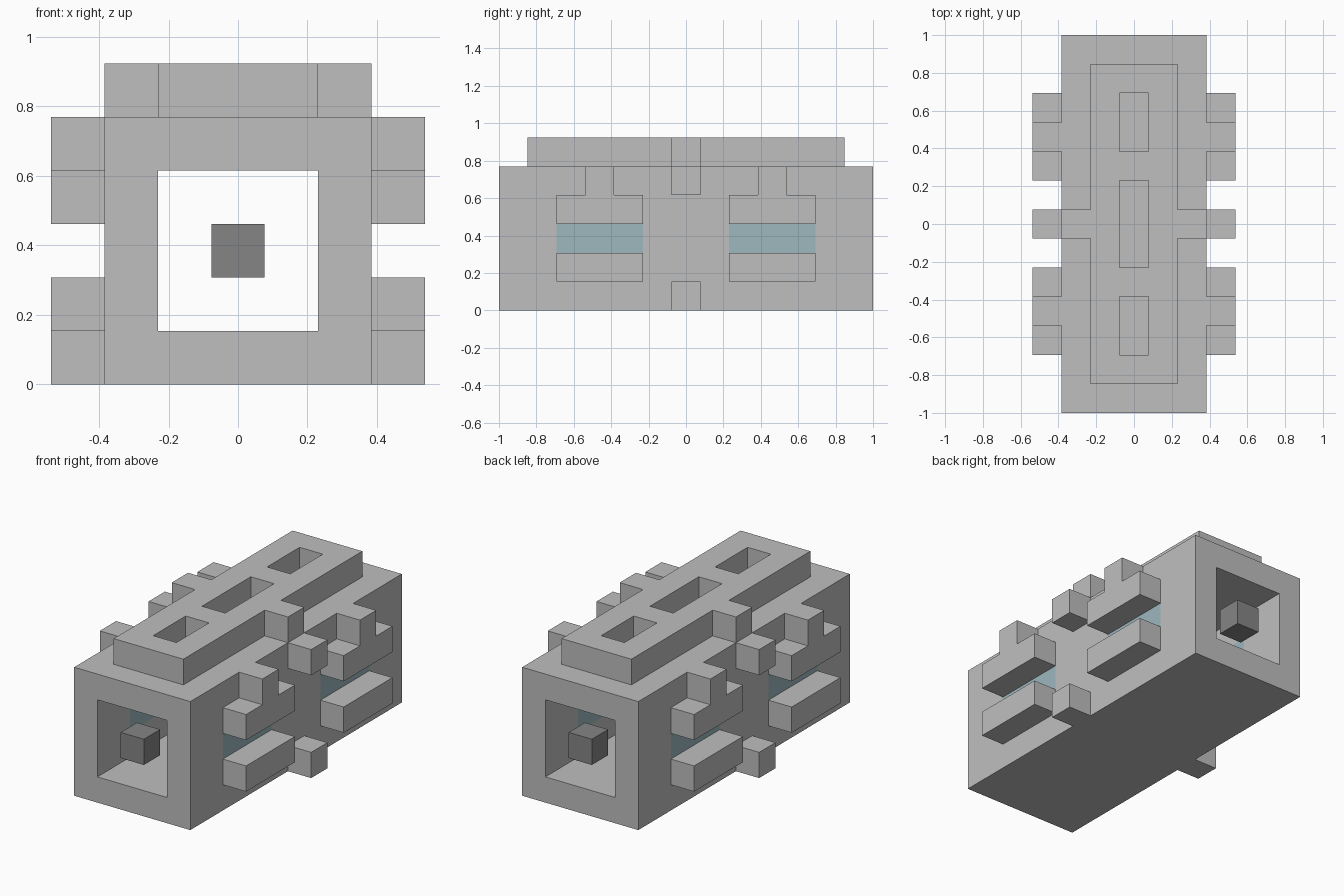
import bpy
import bmesh
from mathutils import Vector

cube = bpy.data.objects.get("Cube")
if cube:
    bpy.data.objects.remove(cube, do_unlink=True)

U = 2 / 13  # one block


def material(name, colour):
    mat = bpy.data.materials.new(name)
    mat.use_nodes = True
    mat.diffuse_color = (*colour, 1)
    mat.node_tree.nodes["Principled BSDF"].inputs["Base Color"].default_value = (*colour, 1)
    return mat


GREY = material("light grey", (0.52, 0.52, 0.52))
DARK = material("dark grey", (0.235, 0.235, 0.235))
BLUE = material("pale blue glass", (0.34, 0.48, 0.52))


def prism(name, outline, axis, start, end, mat=GREY, mirror=""):
    """Extrude a 2D outline, in blocks, along an axis; mirror it over x and/or y."""
    def place(a, b, c):
        return Vector({"x": (c, a, b), "y": (a, c, b), "z": (a, b, c)}[axis]) * U
    bm = bmesh.new()
    face = bm.faces.new([bm.verts.new(place(a, b, start)) for a, b in outline])
    grown = bmesh.ops.extrude_face_region(bm, geom=[face])["geom"]
    moved = [v for v in grown if isinstance(v, bmesh.types.BMVert)]
    bmesh.ops.translate(bm, verts=moved, vec=place(0, 0, end - start))
    bmesh.ops.recalc_face_normals(bm, faces=bm.faces[:])
    mesh = bpy.data.meshes.new(name)
    bm.to_mesh(mesh)
    bm.free()
    mesh.materials.append(mat)
    obj = bpy.data.objects.new(name, mesh)
    bpy.context.scene.collection.objects.link(obj)
    if mirror:
        mod = obj.modifiers.new("Mirror", "MIRROR")
        mod.use_axis = ("x" in mirror, "y" in mirror, False)
        mod.use_mirror_merge = False
    return obj


def rect(a0, a1, b0, b1):
    return [(a0, b0), (a1, b0), (a1, b1), (a0, b1)]


def cut(obj, cutter):
    """Subtract a cutter, then discard it."""
    cutter.hide_render = True
    mod = obj.modifiers.new("Cut", "BOOLEAN")
    mod.operation = "DIFFERENCE"
    mod.solver = "EXACT"
    mod.object = cutter
    bpy.context.view_layer.objects.active = obj
    bpy.ops.object.modifier_apply(modifier=mod.name)
    bpy.data.objects.remove(cutter, do_unlink=True)


# Hull: square tube with window openings
hull = prism("hull", rect(-2.5, 2.5, 0, 5), "y", -6.5, 6.5)
cut(hull, prism("tunnel_cutter", rect(-1.5, 1.5, 1, 4), "y", -7, 7))
for y in (-4.5, 1.5):
    cut(hull, prism("window_cutter", rect(y, y + 3, 2, 3), "x", -3, 3))

# Windows filling the openings
prism("window", rect(1.5, 4.5, 2, 3), "x", 1.5, 2.5, BLUE, "xy")

# Roof slab: cross-shaped outline with three slots
quarter = [(2.5, 0.5), (1.5, 0.5), (1.5, 5.5)]
right = [(x, -y) for x, y in reversed(quarter)] + quarter
slab = prism("roof_slab", right + [(-x, -y) for x, y in right], "z", 5, 6)
for y0, y1 in ((-4.5, -2.5), (-1.5, 1.5), (2.5, 4.5)):
    cut(slab, prism("slot_cutter", rect(-0.5, 0.5, y0, y1), "z", 5, 6.5))

# Side ledges above and below each window
upper = [(1.5, 3), (4.5, 3), (4.5, 4), (3.5, 4), (3.5, 5), (2.5, 5), (2.5, 4), (1.5, 4)]
prism("upper_ledge", upper, "x", 2.5, 3.5, mirror="xy")
prism("lower_ledge", rect(1.5, 4.5, 1, 2), "x", 2.5, 3.5, mirror="xy")

# Middle side blocks
prism("upper_side_block", rect(-0.5, 0.5, 4, 5), "x", 2.5, 3.5, mirror="x")
prism("lower_side_block", rect(-0.5, 0.5, 0, 1), "x", 2.5, 3.5, mirror="x")

# Floating cubes in the tunnel mouths
prism("core_cube", rect(-0.5, 0.5, 2, 3), "y", 5.5, 6.5, DARK, "y")
